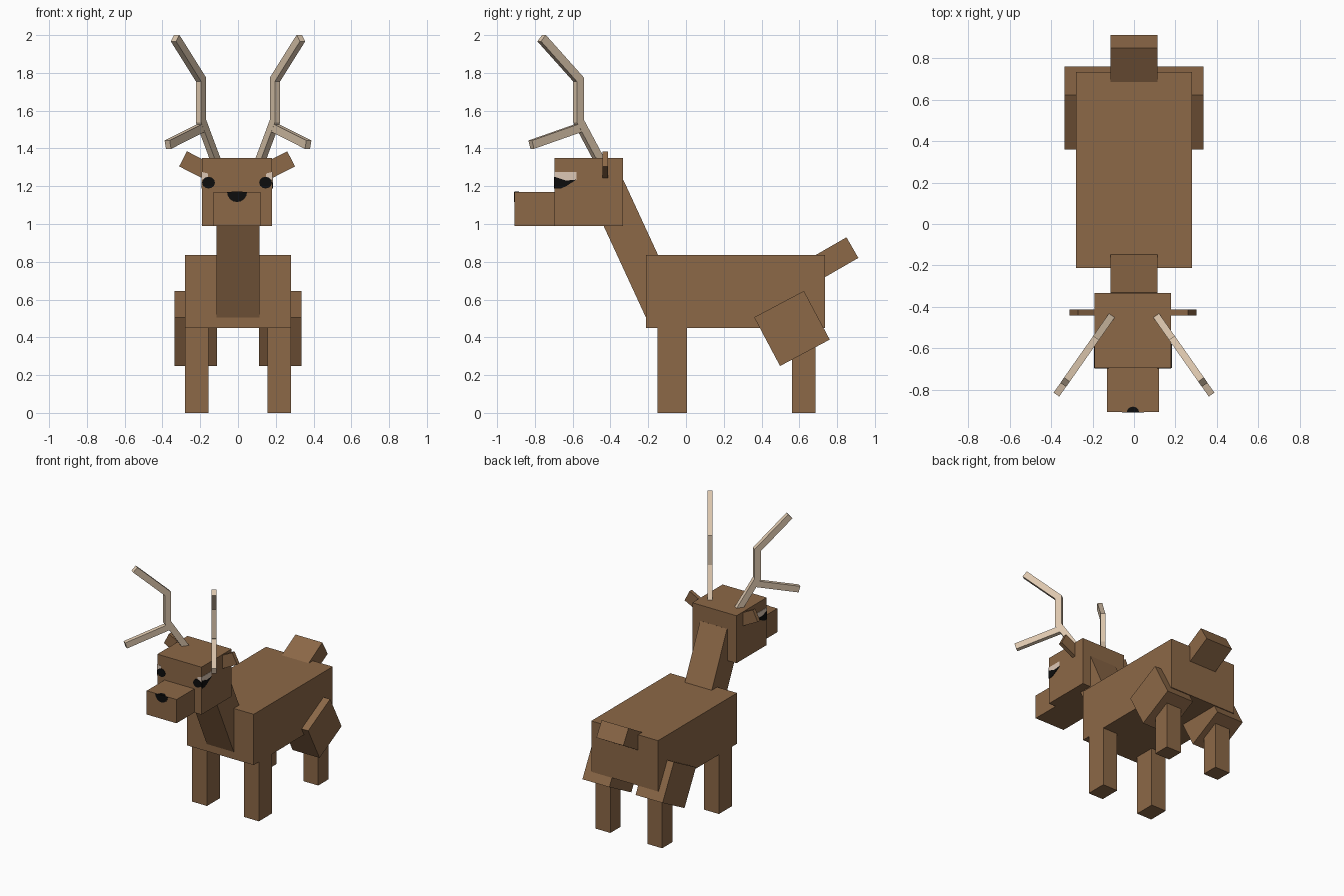
import bpy, bmesh, math
from mathutils import Vector

if "Cube" in bpy.data.objects:
    bpy.data.objects.remove(bpy.data.objects["Cube"])

X, Y, Z = Vector((1, 0, 0)), Vector((0, 1, 0)), Vector((0, 0, 1))
HX = -0.005  # head centre line


def material(name, rgb):
    m = bpy.data.materials.new(name)
    m.diffuse_color = (*rgb, 1)
    m.use_nodes = True
    m.node_tree.nodes["Principled BSDF"].inputs["Base Color"].default_value = m.diffuse_color
    return m


FUR = material("brown fur", (0.262, 0.138, 0.063))
HORN = material("pale horn", (0.72, 0.57, 0.42))
EYE = material("pale eye", (0.72, 0.57, 0.46))
BLACK = material("black", (0.004, 0.004, 0.004))


def prism(name, outline, origin, u, v, depth, mat):
    """Flat outline in the u/v plane, extruded evenly to both sides."""
    n = u.cross(v).normalized() * depth / 2
    bm = bmesh.new()
    rings = [[bm.verts.new(Vector(origin) + u * a + v * b + n * s) for a, b in outline]
             for s in (-1, 1)]
    for r in rings:
        bm.faces.new(r)
    for i in range(len(outline)):
        j = (i + 1) % len(outline)
        bm.faces.new((rings[0][i], rings[0][j], rings[1][j], rings[1][i]))
    bmesh.ops.recalc_face_normals(bm, faces=bm.faces)
    me = bpy.data.meshes.new(name)
    bm.to_mesh(me)
    bm.free()
    me.materials.append(mat)
    ob = bpy.data.objects.new(name, me)
    bpy.context.collection.objects.link(ob)
    return ob


def box(name, x, y, z):
    prism(name, [(x[0], y[0]), (x[1], y[0]), (x[1], y[1]), (x[0], y[1])],
          (0, 0, (z[0] + z[1]) / 2), X, Y, z[1] - z[0], FUR)


def strip(path, width):
    """Outline of a mitred strip that follows a 2D path."""
    pts = [Vector(p) for p in path]
    left, right = [], []
    for i, p in enumerate(pts):
        d0 = (p - pts[i - 1]).normalized() if i else None
        d1 = (pts[i + 1] - p).normalized() if i < len(pts) - 1 else None
        d0, d1 = d0 or d1, d1 or d0
        t = (d0 + d1).normalized()
        off = Vector((-t.y, t.x)) * (width / 2 / t.dot(d1))
        left.append(tuple(p + off))
        right.append(tuple(p - off))
    return left + right[::-1]


def half_disc(rx, ry, steps=8):
    return [(rx * math.cos(math.pi * i / steps), ry * math.sin(math.pi * i / steps))
            for i in range(steps + 1)]


# Body, head and snout
box("body", (-0.28, 0.28), (-0.212, 0.735), (0.45, 0.835))
box("head", (HX - 0.185, HX + 0.185), (-0.695, -0.333), (0.99, 1.35))
box("snout", (HX - 0.125, HX + 0.125), (-0.908, -0.69), (0.99, 1.17))

# Leaning neck and raised tail
prism("neck", strip([(-0.10, 0.497), (-0.42, 1.19)], 0.197), (0, 0, 0), Y, Z, 0.226, FUR)
prism("tail", strip([(0.60, 0.713), (0.881, 0.875)], 0.126), (0, 0, 0), Y, Z, 0.226, FUR)

for side, s in (("left", -1), ("right", 1)):
    # Legs and tilted thighs
    xs = sorted((s * 0.155, s * 0.28))
    box(f"{side}_front_leg", xs, (-0.15, 0.005), (0, 0.46))
    box(f"{side}_hind_leg", xs, (0.561, 0.685), (0, 0.45))
    c, d = Vector((0.561, 0.447)), Vector((0.883, 0.469)) * 0.149
    prism(f"{side}_thigh", strip([c - d, c + d], 0.292), (s * 0.223, 0, 0), Y, Z, 0.226, FUR)

    # Ears
    prism(f"{side}_ear", strip([(0.14, 1.27), (0.286, 1.345)], 0.09),
          (HX, -0.428, 0), X * s, Z, 0.028, FUR)

    # Antlers lie in an upright plane turned outwards
    u = Vector((s * 0.574, -0.819, 0))
    base = (s * 0.116, -0.455, 0)
    prism(f"{side}_antler", strip([(-0.04, 1.27), (0.139, 1.545), (0.139, 1.765), (0.378, 1.984)], 0.046),
          base, u, Z, 0.034, HORN)
    prism(f"{side}_antler_branch", strip([(0.115, 1.515), (0.445, 1.42)], 0.046),
          base, u, Z, 0.033, HORN)

    # Eyes wrap around the front corners of the head
    cheek = (HX + s * 0.185, -0.695, 0)
    prism(f"{side}_eye_white_side", [(0, 1.22), (0.115, 1.232), (0.115, 1.275), (0, 1.275)],
          cheek, Y, Z, 0.004, EYE)
    prism(f"{side}_pupil_side", [(0, 1.187), (0.03, 1.187), (0.06, 1.2), (0.115, 1.235),
                                 (0.06, 1.23), (0, 1.25)], cheek, Y, Z, 0.008, BLACK)
    face = (HX, -0.695, 0)
    prism(f"{side}_eye_white_front", [(0.152, 1.24), (0.185, 1.235), (0.185, 1.275), (0.155, 1.268)],
          face, X * s, Z, 0.004, EYE)
    oval = [(0.151 + 0.034 * math.cos(i * math.pi / 6), 1.219 + 0.031 * math.sin(i * math.pi / 6))
            for i in range(12)]
    prism(f"{side}_pupil_front", oval, face, X * s, Z, 0.008, BLACK)

# Nose on the front and top of the snout
prism("nose_front", half_disc(0.053, 0.054), (HX, -0.908, 1.17), X, -Z, 0.006, BLACK)
prism("nose_top", half_disc(0.029, 0.025), (HX, -0.908, 1.17), X, Y, 0.006, BLACK)
